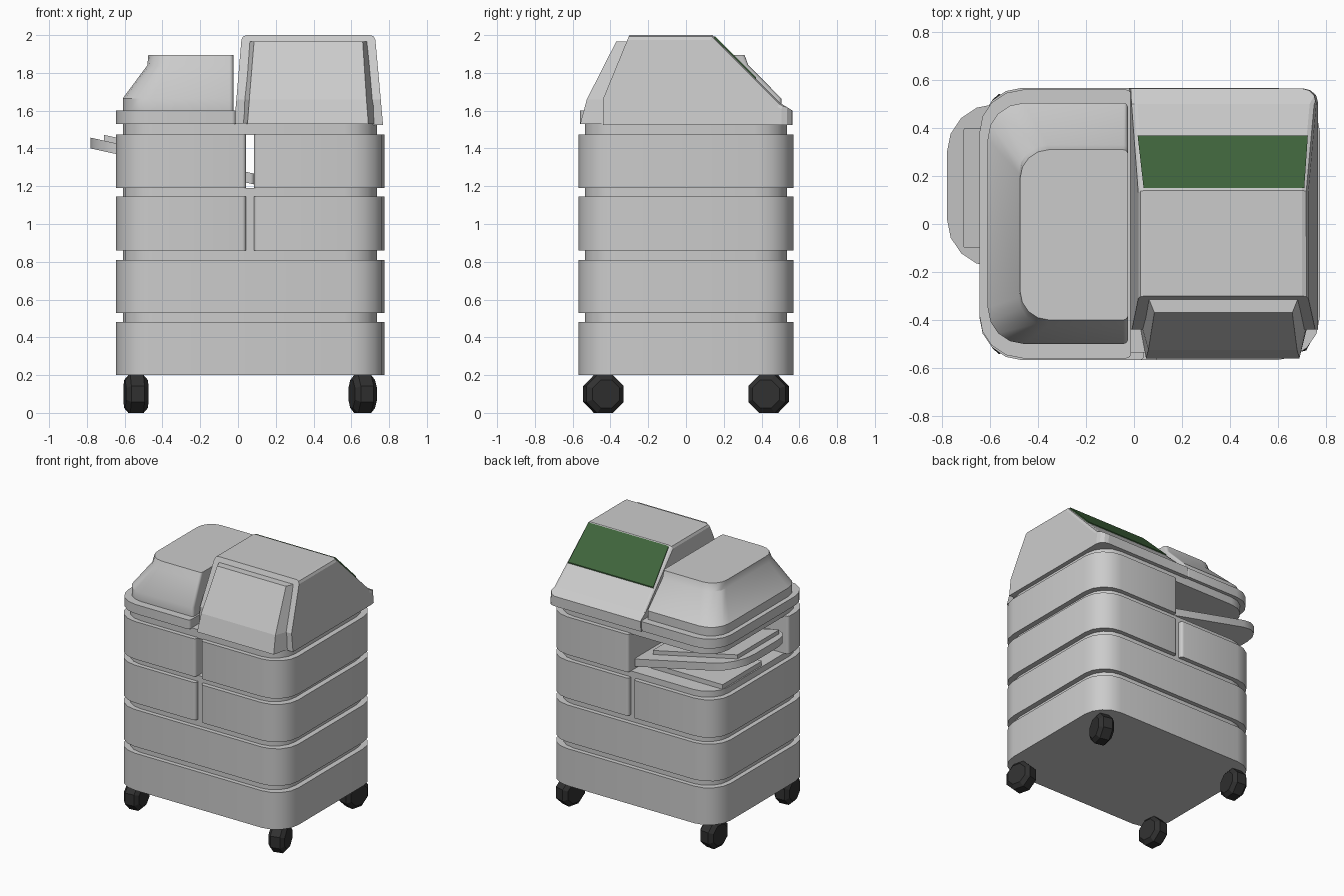
import bpy, bmesh, math
from mathutils import Matrix

if "Cube" in bpy.data.objects:
    bpy.data.objects.remove(bpy.data.objects["Cube"])


def finish(name, bm, smooth=True, mat=None):
    bmesh.ops.recalc_face_normals(bm, faces=bm.faces)
    me = bpy.data.meshes.new(name)
    bm.to_mesh(me)
    bm.free()
    ob = bpy.data.objects.new(name, me)
    bpy.context.collection.objects.link(ob)
    if mat:
        me.materials.append(mat)
    if smooth:
        bpy.context.view_layer.objects.active = ob
        ob.select_set(True)
        bpy.ops.object.shade_smooth_by_angle(angle=math.radians(32))
        ob.select_set(False)
    return ob


def loft(name, rings, **kw):
    """Skin a stack of closed rings and cap both ends."""
    bm = bmesh.new()
    rows = [[bm.verts.new(p) for p in r] for r in rings]
    n = len(rows[0])
    for a, b in zip(rows, rows[1:]):
        for i in range(n):
            j = (i + 1) % n
            bm.faces.new((a[i], a[j], b[j], b[i]))
    bm.faces.new(rows[0])
    bm.faces.new(rows[-1])
    return finish(name, bm, **kw)


def outline(x0, x1, y0, y1, radii, z, slope=0, seg=4):
    """Rounded rectangle, radii from front left anticlockwise; slope tilts it along x."""
    corners = [(x0, y0, 1, 1), (x1, y0, -1, 1), (x1, y1, -1, -1), (x0, y1, 1, -1)]
    pts = []
    for k, ((x, y, sx, sy), r) in enumerate(zip(corners, radii)):
        for i in range(seg + 1):
            a = math.pi + (k + i / seg) * math.pi / 2
            px, py = x + sx * r + r * math.cos(a), y + sy * r + r * math.sin(a)
            pts.append((px, py, z + slope * (px - x0)))
    return pts


def slab(name, x0, x1, y0, y1, z0, z1, radii, slope=0):
    return loft(name, [outline(x0, x1, y0, y1, radii, z, slope) for z in (z0, z1)])


R, S = 0.18, 0.02
L, RT, F, B = -0.645, 0.775, -0.568, 0.568

# full-width drawers
for i, z in enumerate((0.2, 0.53)):
    slab(f"wide_drawer_{i + 1}", L, RT, F, B, z, z + 0.28, (R,) * 4)

# recessed core between drawers, and plate under the head
slab("core", -0.61, 0.735, -0.535, 0.535, 0.4, 1.19, (0.17,) * 4)
slab("upper_plate", -0.61, 0.735, -0.535, 0.535, 1.47, 1.535, (0.17,) * 4)

# split drawers and upper bays
slab("left_drawer", L, 0.042, F, B, 0.86, 1.145, (R, S, S, R))
slab("right_drawer", 0.085, RT, F, B, 0.86, 1.145, (S, R, R, S))
slab("right_bay", 0.085, RT, F, B, 1.19, 1.475, (S, R, R, S))
slab("left_front_bay", L, 0.042, F, -0.3, 1.19, 1.475, (R, S, S, S))

# tilted output tray and paper stacks
slab("output_tray", -0.78, 0.085, -0.18, 0.5, 1.40, 1.457, (0.2, S, S, 0.2), -0.22)
slab("tray_paper", -0.71, 0.0, -0.1, 0.4, 1.435, 1.472, (0.005,) * 4, -0.22)
slab("lower_paper", -0.6, 0.0, -0.05, 0.42, 1.18, 1.225, (0.005,) * 4)

# left lid: stepped and tapered
lid = [(-0.645, -0.012, -0.56, 0.56, R, 1.53), (-0.645, -0.012, -0.56, 0.56, R, 1.6),
       (-0.61, -0.025, -0.5, 0.505, 0.15, 1.6), (-0.61, -0.025, -0.5, 0.505, 0.15, 1.665),
       (-0.48, -0.025, -0.425, 0.33, 0.12, 1.84), (-0.475, -0.025, -0.4, 0.31, 0.12, 1.895)]
loft("left_lid", [outline(x0, x1, y0, y1, (r, S, S, r), z) for x0, x1, y0, y1, r, z in lid])

# right head: side profile with tapering flanks
profile = [(-0.44, 1.525), (-0.44, 1.66), (-0.3, 2.0), (0.14, 2.0),
           (0.5, 1.64), (0.565, 1.6), (0.565, 1.525)]


def flank(z):
    t = (z - 1.525) / 0.475
    return -0.02 + 0.04 * t, 0.768 - 0.043 * t


head = loft("right_head", [[(flank(z)[s], y, z) for y, z in profile] for s in (0, 1)], smooth=False)
bm = bmesh.new()
bm.from_mesh(head.data)
# round the outer back corner
corner = [e for e in bm.edges if all(v.co.y > 0.55 and v.co.x > 0.7 for v in e.verts)]
bmesh.ops.bevel(bm, geom=corner, offset=0.06, segments=3, profile=0.5, affect='EDGES')
# soften the long edges of the flanks
top = [e for e in bm.edges if all(v.co.z > 1.63 and v.co.y > -0.31 for v in e.verts)
       and abs(e.verts[0].co.x - e.verts[1].co.x) < 0.1]
bmesh.ops.bevel(bm, geom=top, offset=0.025, segments=2, profile=0.5, affect='EDGES')
bm.to_mesh(head.data)
bm.free()

# bulging front panel of the head
rows = [(1.53, -0.4, -0.56, 0.02, 0.73, 0.05, 0.69), (1.66, -0.4, -0.525, 0.025, 0.725, 0.06, 0.68),
        (1.965, -0.27, -0.37, 0.045, 0.70, 0.085, 0.66)]
loft("front_panel", [[(a0, yb, z), (b0, yf, z), (b1, yf, z), (a1, yb, z)]
                     for z, yb, yf, a0, a1, b0, b1 in rows], smooth=False)

# green screen on the rear slope
green = bpy.data.materials.new("screen_green")
green.diffuse_color = (0.05, 0.13, 0.045, 1)
green.use_nodes = True
green.node_tree.nodes["Principled BSDF"].inputs["Base Color"].default_value = green.diffuse_color
screen = [[(x0, y, 2.14 - y + h), (x1, y, 2.14 - y + h), (x1b, y2, 2.14 - y2 + h), (x0b, y2, 2.14 - y2 + h)]
          for h in (-0.01, 0.008)
          for x0, x1, y, x0b, x1b, y2 in [(0.04, 0.71, 0.15, 0.015, 0.725, 0.37)]]
loft("screen", screen, smooth=False, mat=green)

# casters: bevelled octagonal wheels
dark = bpy.data.materials.new("wheel_dark")
dark.diffuse_color = (0.03, 0.03, 0.03, 1)
dark.use_nodes = True
dark.node_tree.nodes["Principled BSDF"].inputs["Base Color"].default_value = dark.diffuse_color
for i, (x, y, yaw) in enumerate([(-0.54, -0.437, 6), (-0.54, 0.437, -6), (0.66, -0.437, 14), (0.66, 0.437, -14)]):
    spin = Matrix.Translation((x, y, 0.1)) @ Matrix.Rotation(math.radians(yaw), 4, 'Z')
    rings = []
    for dx, r in ((-0.06, 0.08), (-0.035, 0.11), (0.035, 0.11), (0.06, 0.08)):
        ring = Matrix.Translation((dx, 0, 0))
        pts = [(dx, r * math.cos((k + 0.5) * math.pi / 4), r * math.sin((k + 0.5) * math.pi / 4)) for k in range(8)]
        rings.append([spin @ Matrix.Translation(p).to_translation() for p in pts])
    loft(f"caster_{i + 1}", rings, smooth=False, mat=dark)
